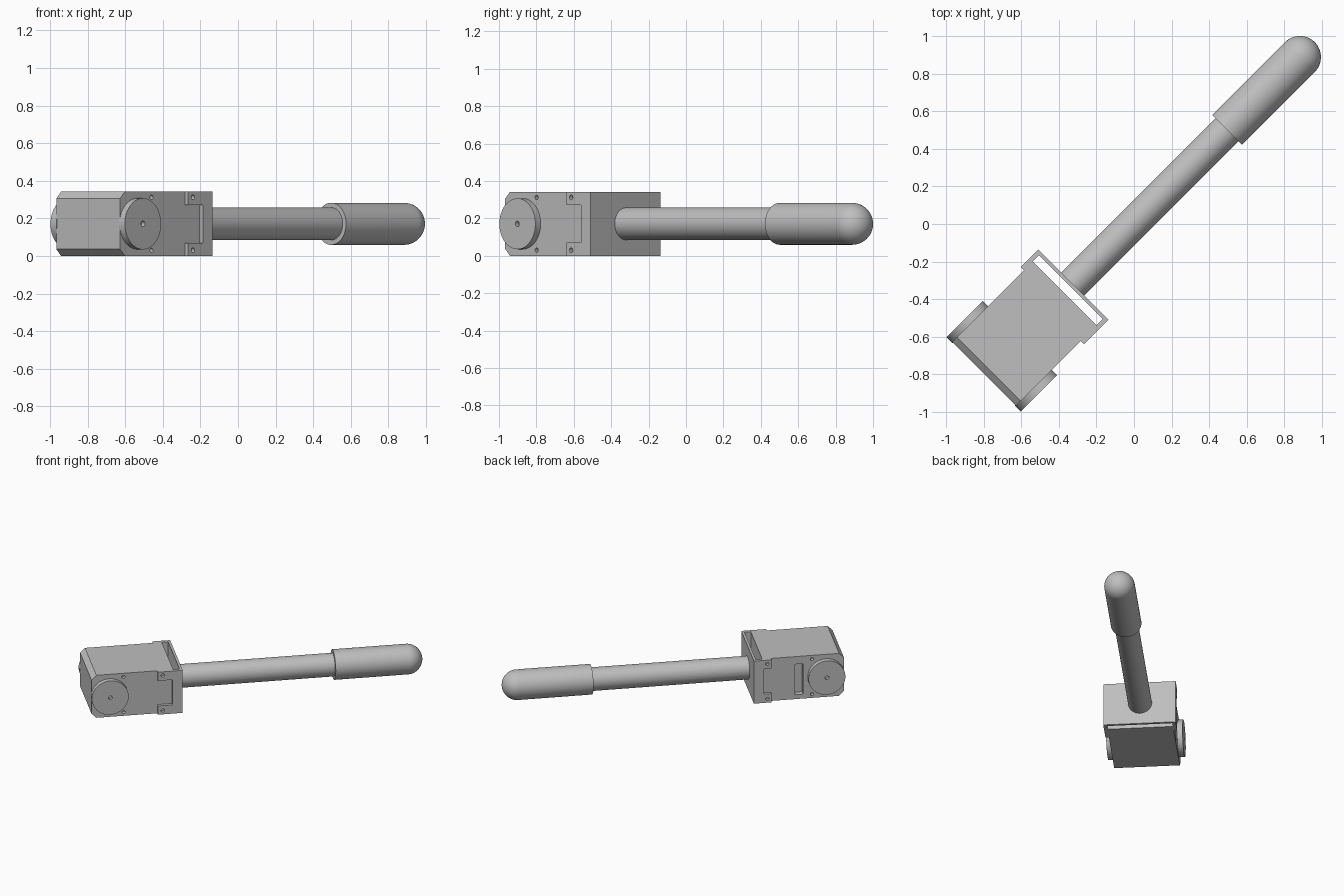
import bpy, bmesh, math
from mathutils import Matrix, Vector

if "Cube" in bpy.data.objects:
    bpy.data.objects.remove(bpy.data.objects["Cube"], do_unlink=True)

# One grey for the whole model
grey = bpy.data.materials.new("plain grey")
grey.use_nodes = True
COLOUR = (0.52, 0.52, 0.52, 1)
grey.diffuse_color = COLOUR
grey.node_tree.nodes["Principled BSDF"].inputs["Base Color"].default_value = COLOUR

H = 0.342          # body height
MID = H / 2
AXIS = 0.004       # sideways offset of the handle
TURN = math.radians(45)   # everything is modelled along x, then turned


def finish(bm, name):
    bmesh.ops.recalc_face_normals(bm, faces=bm.faces)
    mesh = bpy.data.meshes.new(name)
    bm.to_mesh(mesh)
    bm.free()
    mesh.materials.append(grey)
    ob = bpy.data.objects.new(name, mesh)
    ob.rotation_euler.z = TURN
    bpy.context.collection.objects.link(ob)
    return ob


def box(name, x, y, z):
    bm = bmesh.new()
    bmesh.ops.create_cube(bm, size=1)
    for v in bm.verts:
        v.co = [lo + (c + 0.5) * (hi - lo) for c, (lo, hi) in zip(v.co, (x, y, z))]
    return finish(bm, name)


def prism(name, outline, y0, y1):
    bm = bmesh.new()
    face = bm.faces.new([bm.verts.new((x, y0, z)) for x, z in outline])
    grown = bmesh.ops.extrude_face_region(bm, geom=[face])["geom"]
    bmesh.ops.translate(bm, vec=(0, y1 - y0, 0),
                        verts=[g for g in grown if isinstance(g, bmesh.types.BMVert)])
    return finish(bm, name)


def pin(name, x, z, y0, y1, r, sides=24):
    bm = bmesh.new()
    place = Matrix.Translation((x, (y0 + y1) / 2, z)) @ Matrix.Rotation(math.pi / 2, 4, "X")
    bmesh.ops.create_cone(bm, cap_ends=True, segments=sides, radius1=r, radius2=r,
                          depth=abs(y1 - y0), matrix=place)
    return finish(bm, name)


def lathe(name, profile):
    bm = bmesh.new()
    verts = [bm.verts.new((x, AXIS + r, MID)) for x, r in profile]
    edges = [bm.edges.new(pair) for pair in zip(verts, verts[1:])]
    bmesh.ops.spin(bm, geom=verts + edges, cent=(0, AXIS, MID), axis=(1, 0, 0),
                   angle=math.tau, steps=64)
    bmesh.ops.remove_doubles(bm, verts=bm.verts, dist=1e-5)
    return finish(bm, name)


def cut(target, *cutters):
    for c in cutters:
        mod = target.modifiers.new("cut", "BOOLEAN")
        mod.operation, mod.solver, mod.object = "DIFFERENCE", "EXACT", c
    bpy.context.view_layer.objects.active = target
    for mod in list(target.modifiers):
        bpy.ops.object.modifier_apply(modifier=mod.name)
    for c in cutters:
        bpy.data.objects.remove(c, do_unlink=True)


def smooth(ob):
    bpy.ops.object.select_all(action="DESELECT")
    ob.select_set(True)
    bpy.context.view_layer.objects.active = ob
    bpy.ops.object.shade_smooth_by_angle(angle=math.radians(35))


# Sizes of the boxy head
BACK, END, PLATE, FRONT = -1.127, -0.522, -0.475, -0.456
IN, OUT, DISC = 0.24, 0.265, 0.28
C = 0.036
HOLE_Z = (0.03, H - 0.03)

# Body: block with bevelled back edges, screw holes and one side slot
body = prism("body", [(BACK, C), (BACK + C, 0), (END, 0), (END, H),
                      (BACK + C, H), (BACK, H - C)], -IN, IN)
cutters = [box("slot", (-0.825, -0.765), (0.195, 0.3), (0.035, 0.28))]
for side in (-1, 1):
    cutters += [pin("hole", -0.89, z, side * 0.21, side * 0.3, 0.012) for z in HOLE_Z]
cut(body, *cutters)

# Bracket: front plate with side tabs, the right tabs longer than the left
bracket = box("bracket", (-0.64, FRONT), (-OUT, OUT), (0, H))
cutters = [box("inside", (-1, PLATE), (-IN, IN), (-1, 1)),
           box("left_trim", (-1, -0.587), (0.1, 1), (-1, 1))]
for side, x in ((-1, -0.604), (1, -0.556)):
    y = sorted((side * 0.23, side * 0.4))
    cutters.append(box("notch", (-1, -0.53), y, (0.07, H - 0.07)))
    cutters += [pin("hole", x, z, *y, 0.013) for z in HOLE_Z]
cut(bracket, *cutters)

# Round side discs with a centre hole
for side, label in ((-1, "right"), (1, "left")):
    disc = pin(label + "_disc", -0.995, MID, side * (IN - 0.005), side * DISC, 0.136, 64)
    cut(disc, pin("hole", -0.995, MID, side * 0.255, side * 0.3, 0.015))
    smooth(disc)

# Handle rod and round-ended grip
ROD, GRIP, TIP = 0.0865, 0.112, 1.252
smooth(lathe("handle_rod", [(FRONT, 0), (FRONT, ROD), (0.72, ROD), (0.72, 0)]))
dome = [(TIP + GRIP * math.sin(a), GRIP * math.cos(a))
        for a in (math.pi / 2 * i / 16 for i in range(17))]
smooth(lathe("grip", [(0.705, 0), (0.705, GRIP)] + dome))
